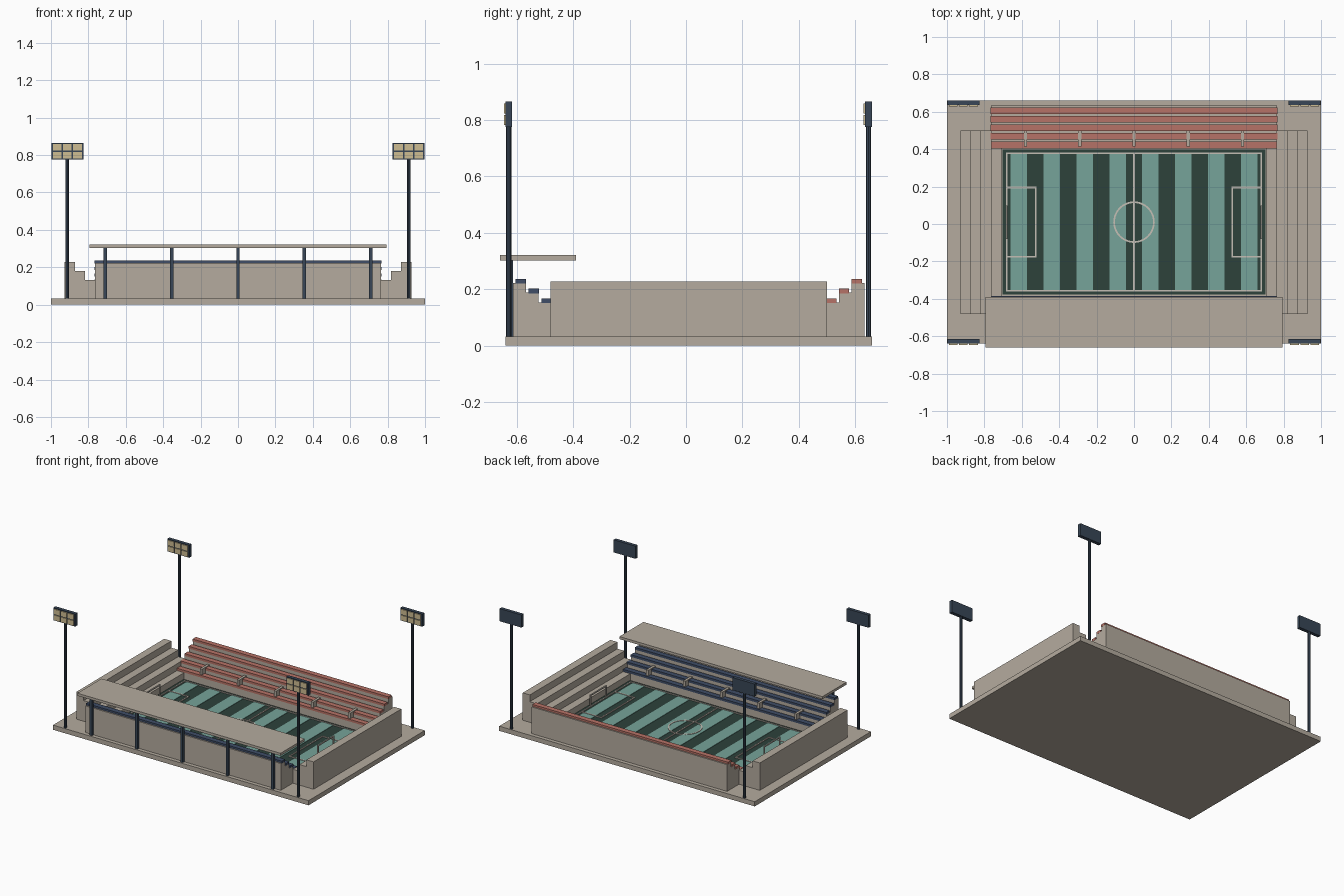
import bpy, bmesh, math
from mathutils import Matrix

if "Cube" in bpy.data.objects:
    bpy.data.objects.remove(bpy.data.objects["Cube"])

CY = 0.01  # everything is centred on this y; the roof overhangs the front


def mat(name, rgb):
    m = bpy.data.materials.new(name)
    m.diffuse_color = (*rgb, 1)
    m.use_nodes = True
    m.node_tree.nodes["Principled BSDF"].inputs["Base Color"].default_value = m.diffuse_color
    return m


CONCRETE = mat("concrete", (0.46, 0.41, 0.345))
WHITE = mat("line white", (0.56, 0.52, 0.46))
DARK = mat("dark grass", (0.026, 0.054, 0.044))
LIGHT = mat("light grass", (0.18, 0.37, 0.32))
RED = mat("red seats", (0.47, 0.17, 0.135))
NAVY = mat("navy seats", (0.05, 0.075, 0.135))
STEEL = mat("dark steel", (0.04, 0.062, 0.095))
LAMP = mat("lamp cream", (0.62, 0.51, 0.29))


def finish(name, bm, material):
    bmesh.ops.recalc_face_normals(bm, faces=bm.faces)
    me = bpy.data.meshes.new(name)
    bm.to_mesh(me)
    bm.free()
    me.materials.append(material)
    ob = bpy.data.objects.new(name, me)
    bpy.context.collection.objects.link(ob)
    return ob


def boxes(name, material, items):
    """One object from boxes given as (x0, x1, y0, y1, z0, z1)."""
    bm = bmesh.new()
    for x0, x1, y0, y1, z0, z1 in items:
        m = Matrix.Translation(((x0 + x1) / 2, (y0 + y1) / 2, (z0 + z1) / 2))
        m = m @ Matrix.Diagonal((abs(x1 - x0), abs(y1 - y0), z1 - z0, 1))
        bmesh.ops.create_cube(bm, size=1, matrix=m)
    return finish(name, bm, material)


def stepped(name, outer, step, tops, half, along_x):
    """Terrace: stair profile falling from outer towards the pitch, extruded."""
    pts = [(outer, 0.03)]
    for i, z in enumerate(tops):
        pts += [(outer + i * step, z), (outer + (i + 1) * step, z)]
    pts.append((outer + len(tops) * step, 0.03))
    bm = bmesh.new()
    if along_x:
        vs = [bm.verts.new((-half, p, z)) for p, z in pts]
        d = (2 * half, 0, 0)
    else:
        vs = [bm.verts.new((p, CY - half, z)) for p, z in pts]
        d = (0, 2 * half, 0)
    f = bm.faces.new(vs)
    ext = bmesh.ops.extrude_face_region(bm, geom=[f], use_keep_orig=True)
    bmesh.ops.translate(bm, vec=d, verts=[v for v in ext["geom"] if isinstance(v, bmesh.types.BMVert)])
    return finish(name, bm, CONCRETE)


# Base slab
boxes("base_slab", CONCRETE, [(-1, 1, -0.64, 0.66, 0, 0.033)])

# Pitch with mown stripes
boxes("pitch", DARK, [(-0.703, 0.703, CY - 0.388, CY + 0.388, 0.03, 0.040)])
boxes("light_stripes", LIGHT, [((i - 7.5) * 0.088, (i - 6.5) * 0.088, CY - 0.37, CY + 0.37, 0.038, 0.043)
                               for i in range(0, 15, 2)])

# Pitch markings
W, Z = 0.009, (0.040, 0.046)
HX, HY = 0.685, 0.372
lines = [(-W / 2, W / 2, CY - HY, CY + HY, *Z)]
for s in (-1, 1):
    lines.append((-HX, HX, CY + s * HY, CY + s * (HY - W), *Z))
    lines.append((s * HX, s * (HX - W), CY - HY, CY + HY, *Z))
    lines.append((s * 0.53, s * (0.53 - W), CY - 0.19, CY + 0.19, *Z))
    for t in (-1, 1):
        lines.append((s * 0.525, s * HX, CY + t * 0.19, CY + t * (0.19 - W), *Z))
boxes("pitch_lines", WHITE, lines)

# Centre circle
bm = bmesh.new()
N = 40
rings = []
for r, z in ((0.102, 0.04), (0.111, 0.04), (0.111, 0.046), (0.102, 0.046)):
    rings.append([bm.verts.new((r * math.cos(2 * math.pi * k / N), CY + r * math.sin(2 * math.pi * k / N), z))
                  for k in range(N)])
for a in range(4):
    A, B = rings[a], rings[(a + 1) % 4]
    for k in range(N):
        bm.faces.new((A[k], A[(k + 1) % N], B[(k + 1) % N], B[k]))
finish("centre_circle", bm, WHITE)

# Goals
for s, n in ((-1, "left"), (1, "right")):
    x0, x1 = s * 0.684, s * 0.676
    boxes(n + "_goal", WHITE,
          [(x0, x1, CY + t * 0.09, CY + t * 0.082, 0.04, 0.125) for t in (-1, 1)]
          + [(x0, x1, CY - 0.09, CY + 0.09, 0.118, 0.126)])

# Long side stands with seat rows and aisle blocks
STEP = 0.0455
tops = [0.222 - 0.034 * i for i in range(5)]
for s, n, m in ((-1, "front", NAVY), (1, "back", RED)):
    outer = CY + s * 0.623
    stepped(n + "_stand", outer, -s * STEP, tops, 0.765, True)
    boxes(n + "_seats", m, [(-0.766, 0.766, outer - s * (i * STEP + 0.009), outer - s * (i * STEP + 0.046),
                             z - 0.002, z + 0.014) for i, z in enumerate(tops)])
    boxes(n + "_aisles", CONCRETE, [(x * 0.29 - 0.009, x * 0.29 + 0.009, CY + s * 0.405, CY + s * 0.488,
                                     0.08, 0.14) for x in range(-2, 3)])

# End terraces
for s, n in ((-1, "left"), (1, "right")):
    stepped(n + "_terrace", s * 0.928, -s * 0.0555, [0.227, 0.179, 0.131, 0.083], 0.49, False)

# Roof over the front stand and its posts
boxes("roof", CONCRETE, [(-0.795, 0.795, -0.66, -0.39, 0.303, 0.321)])
boxes("roof_posts", STEEL, [(x * 0.355 - 0.009, x * 0.355 + 0.009, -0.631, -0.613, 0.03, 0.305)
                            for x in range(-2, 3)])

# Floodlights in the four corners, all facing the front
for sx, nx in ((-1, "left"), (1, "right")):
    for y, ny in ((-0.628, "front"), (0.647, "back")):
        cx, tag = sx * 0.912, ny + "_" + nx
        bm = bmesh.new()
        bmesh.ops.create_cone(bm, cap_ends=True, segments=8, radius1=0.0095, radius2=0.0095, depth=0.78,
                              matrix=Matrix.Translation((cx, y, 0.42)))
        finish(tag + "_light_pole", bm, STEEL)
        boxes(tag + "_light_panel", STEEL, [(cx - 0.086, cx + 0.086, y - 0.012, y + 0.012, 0.776, 0.865)])
        boxes(tag + "_lamps", LAMP, [(cx + i * 0.054 - 0.023, cx + i * 0.054 + 0.023, y - 0.018, y - 0.010,
                                      0.8205 + j * 0.021 - 0.0175, 0.8205 + j * 0.021 + 0.0175)
                                     for i in (-1, 0, 1) for j in (-1, 1)])
